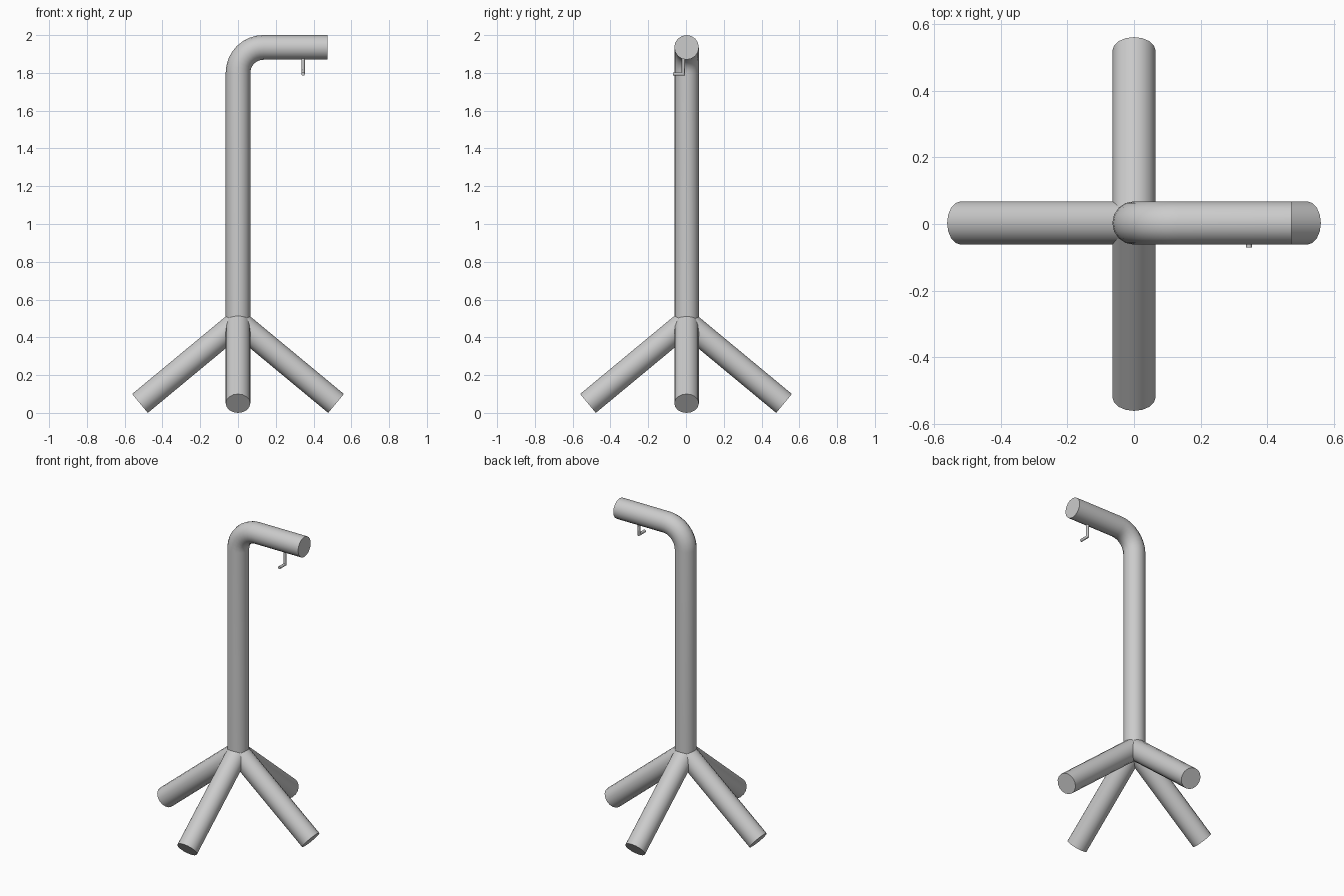
import bpy, bmesh
from math import sin, cos, pi
from mathutils import Vector

if "Cube" in bpy.data.objects:
    bpy.data.objects.remove(bpy.data.objects["Cube"])

R = 0.065


def tube(name, path, normal, radius, sides=16):
    """Sweep a capped circle along a planar path, mitring the corners."""
    pts = [Vector(p) for p in path]
    n = Vector(normal).normalized()
    dirs = [(b - a).normalized() for a, b in zip(pts, pts[1:])]
    bm = bmesh.new()
    rings = []
    for i, p in enumerate(pts):
        d0, d1 = dirs[max(i - 1, 0)], dirs[min(i, len(dirs) - 1)]
        t = (d0 + d1).normalized()
        side = n.cross(t) / t.dot(d0)
        rings.append([bm.verts.new(p + radius * (cos(a) * n + sin(a) * side))
                      for a in (2 * pi * k / sides for k in range(sides))])
    for a, b in zip(rings, rings[1:]):
        for k in range(sides):
            j = (k + 1) % sides
            bm.faces.new((a[k], a[j], b[j], b[k]))
    bm.faces.new(rings[0])
    bm.faces.new(rings[-1])
    bmesh.ops.recalc_face_normals(bm, faces=bm.faces)
    me = bpy.data.meshes.new(name)
    bm.to_mesh(me)
    bm.free()
    ob = bpy.data.objects.new(name, me)
    bpy.context.collection.objects.link(ob)
    bpy.ops.object.select_all(action='DESELECT')
    ob.select_set(True)
    bpy.context.view_layer.objects.active = ob
    bpy.ops.object.shade_smooth_by_angle(angle=pi / 5)
    return ob


# upright post with a rounded bend into the horizontal arm
bend, y0 = 0.135, 0.003
path = [(0, y0, 0.45)]
for i in range(9):
    a = pi / 2 * i / 8
    path.append((bend - bend * cos(a), y0, 1.8 + bend * sin(a)))
path.append((0.473, y0, 1.935))
tube("post_and_arm", path, (0, 1, 0), R)

# four splayed legs
for name, dx, dy in (("right_leg", 1, 0), ("back_leg", 0, 1),
                     ("left_leg", -1, 0), ("front_leg", 0, -1)):
    off = Vector((0, y0 * abs(dx), 0))
    tube(name, [Vector((0, 0, 0.48)) + off,
                Vector((dx * 0.519, dy * 0.519, 0.05)) + off],
         (-dy, dx, 0), R)

# small hanging hook under the arm
tube("hook", [(0.345, -0.014, 1.9), (0.345, -0.014, 1.794),
              (0.345, -0.07, 1.794)], (1, 0, 0), 0.009, 12)
